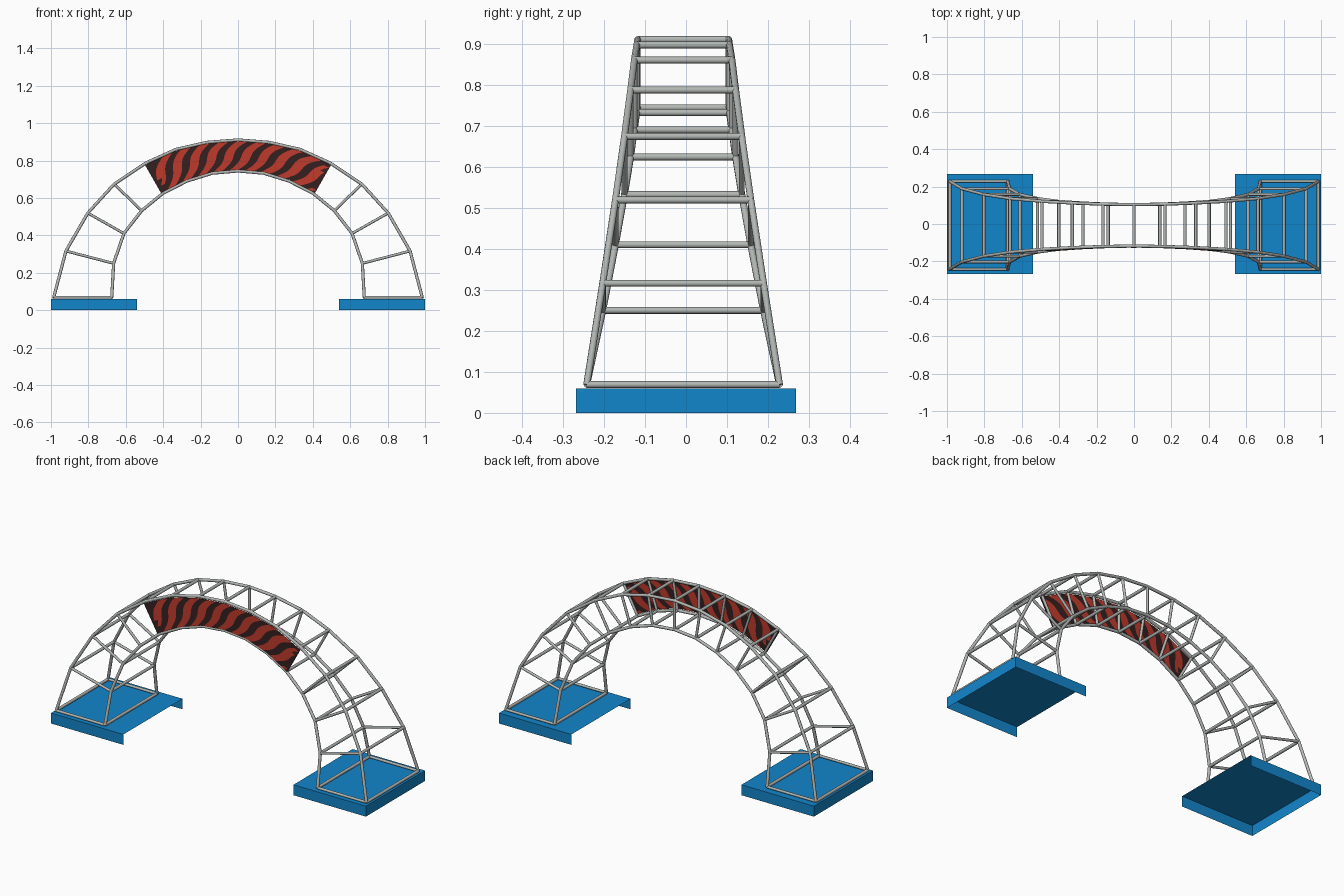
import bpy, bmesh, math
from mathutils import Vector

if "Cube" in bpy.data.objects:
    bpy.data.objects.remove(bpy.data.objects["Cube"])


def material(name, rgb):
    m = bpy.data.materials.new(name)
    m.diffuse_color = (*rgb, 1)
    m.use_nodes = True
    m.node_tree.nodes["Principled BSDF"].inputs["Base Color"].default_value = m.diffuse_color
    return m


STEEL = material("grey_steel", (0.45, 0.48, 0.46))
BLUE = material("blue_base", (0.006, 0.24, 0.60))
RED = material("stripe_red", (0.52, 0.042, 0.025))
DARK = material("stripe_dark", (0.035, 0.014, 0.014))


def finish(name, bm, mats):
    me = bpy.data.meshes.new(name)
    bm.to_mesh(me)
    bm.free()
    for m in mats:
        me.materials.append(m)
    ob = bpy.data.objects.new(name, me)
    bpy.context.collection.objects.link(ob)
    return ob


# Arch node profiles (x, z) from the foot to the crown, and half depth at each
outer = [(.985, .069), (.920, .316), (.803, .519), (.662, .674),
         (.492, .787), (.330, .860), (.165, .897), (0, .910)]
inner = [(.675, .069), (.665, .250), (.610, .410), (.515, .532),
         (.402, .624), (.273, .690), (.138, .732), (0, .744)]
half = [.235, .196, .165, .143, .128, .119, .113, .111]
YC = -0.007
R = 0.0085
N = 15


def node(i, prof, side):
    # i runs 0..14 from the left foot to the right foot
    k = i if i <= 7 else 14 - i
    s = -1 if i <= 7 else 1
    return Vector((s * prof[k][0], YC + side * half[k], prof[k][1]))


def tube(bm, a, b, r=R, segs=10):
    d = (b - a).normalized()
    u = d.orthogonal().normalized()
    w = d.cross(u)
    rings = []
    for p in (a, b):
        rings.append([bm.verts.new(p + r * (math.cos(t) * u + math.sin(t) * w))
                      for t in (2 * math.pi * j / segs for j in range(segs))])
    for j in range(segs):
        n = (j + 1) % segs
        f = bm.faces.new((rings[0][j], rings[0][n], rings[1][n], rings[1][j]))
        f.smooth = True
    bm.faces.new(rings[0][::-1])
    bm.faces.new(rings[1])


# Four long curved rails
for pname, prof in (("outer", outer), ("inner", inner)):
    for sname, side in (("front", -1), ("back", 1)):
        bm = bmesh.new()
        for i in range(N - 1):
            a, b = node(i, prof, side), node(i + 1, prof, side)
            e = (b - a).normalized() * 0.001
            tube(bm, a - e, b + e)
        finish(f"{sname}_{pname}_rail", bm, [STEEL])

# Cross bars from front to back
for pname, prof in (("outer", outer), ("inner", inner)):
    bm = bmesh.new()
    for i in range(N):
        tube(bm, node(i, prof, -1), node(i, prof, 1))
    finish(f"{pname}_cross_bars", bm, [STEEL])

# Radial struts between inner and outer rails
for sname, side in (("front", -1), ("back", 1)):
    bm = bmesh.new()
    for i in range(N):
        tube(bm, node(i, inner, side), node(i, outer, side), 0.0075)
    finish(f"{sname}_struts", bm, [STEEL])


# Base trays: top, front, back and outer walls, open underneath and inside
for name, s in (("left_base", -1), ("right_base", 1)):
    bm = bmesh.new()
    bmesh.ops.create_cube(bm, size=1)
    for v in bm.verts:
        v.co = Vector((s * .77 + v.co.x * .46, v.co.y * .536, .03 + v.co.z * .06))
    bm.normal_update()
    drop = [f for f in bm.faces if f.normal.z < -.5 or f.normal.x * s < -.5]
    bmesh.ops.delete(bm, geom=drop, context='FACES')
    finish(name, bm, [BLUE])


# Striped sign panel on the front of the crown
def panel_point(u, v):
    t = 3.95 + u * 6.10
    i = int(t)
    f = t - i
    lo = node(i, inner, -1).lerp(node(i + 1, inner, -1), f)
    hi = node(i, outer, -1).lerp(node(i + 1, outer, -1), f)
    return lo.lerp(hi, v) + Vector((0, -0.0088, 0))


def lean(v):
    return 0.17 * v + 0.018 * math.sin(2 * math.pi * v)


bm = bmesh.new()
ROWS, PERIOD = 10, 0.1
edges = []
for k in range(-3, 12):
    base = k * PERIOD - 0.01
    edges += [(base, 1), (base + 0.025, 1), (base + 0.046, 0), (base + 0.075, 0)]
for r in range(ROWS):
    v0, v1 = (0.04 + 0.92 * q / ROWS for q in (r, r + 1))
    for (b0, mat), (b1, _) in zip(edges, edges[1:]):
        w = 0.004 * math.sin(b0 * 37)
        a0, a1 = (min(max(b0 + lean(v), 0), 1) for v in (v0, v1))
        c0, c1 = (min(max(b1 + lean(v), 0), 1) for v in (v0, v1))
        if c0 - a0 < 1e-5 and c1 - a1 < 1e-5:
            continue
        pts = []
        for u, v in ((a0, v0), (c0, v0), (c1, v1), (a1, v1)):
            p = panel_point(u, v)
            if not pts or all((p - q).length > 1e-5 for q in pts):
                pts.append(p)
        if len(pts) < 3:
            continue
        f = bm.faces.new([bm.verts.new(p) for p in pts])
        mid = (a0 + a1 + c0 + c1) / 4
        edge_dark = mid < 0.03 or mid > 0.975
        f.material_index = 1 if mat or edge_dark else 0
bmesh.ops.remove_doubles(bm, verts=bm.verts, dist=1e-5)
finish("striped_panel", bm, [RED, DARK])
